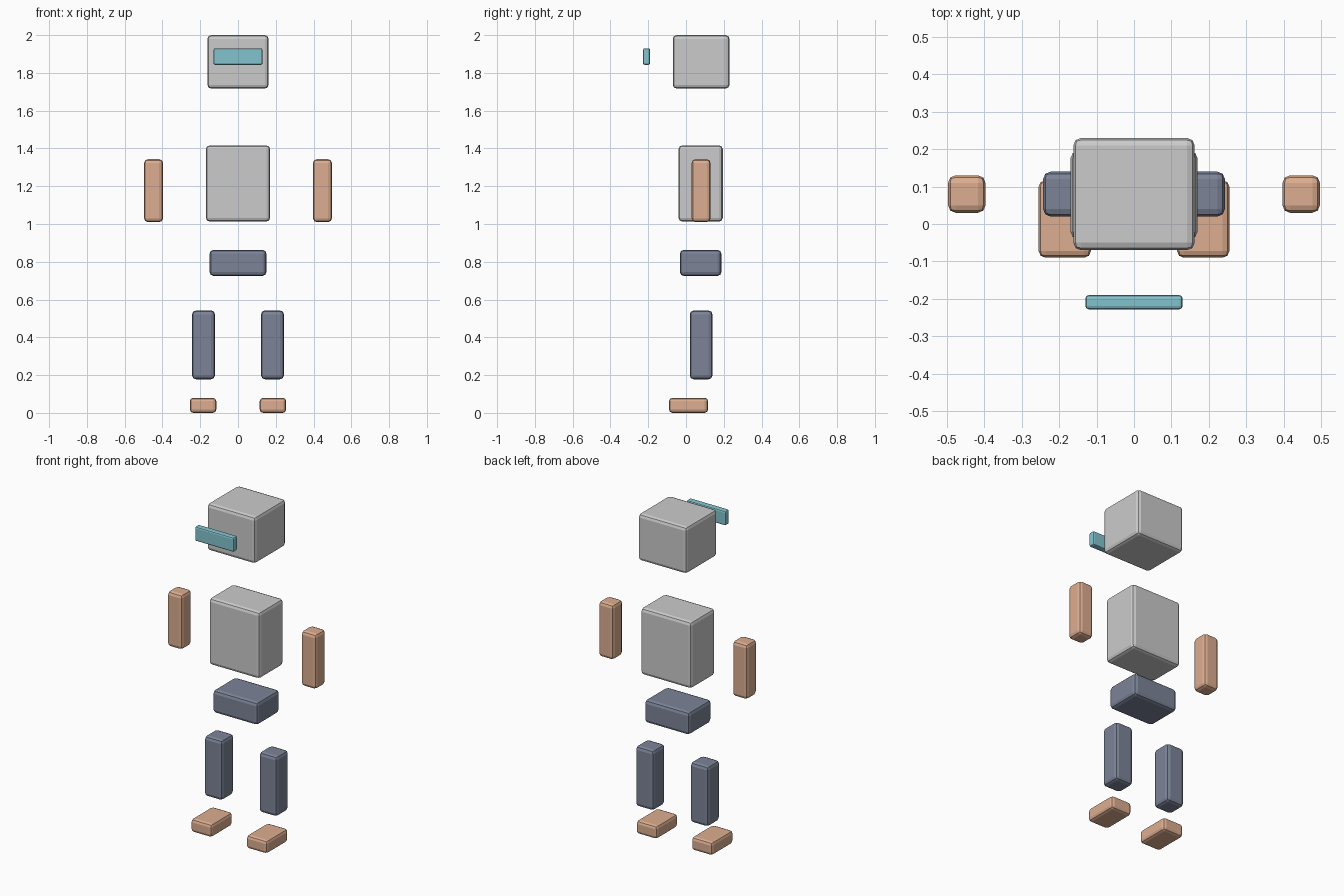
import bpy

if "Cube" in bpy.data.objects:
    bpy.data.objects.remove(bpy.data.objects["Cube"])


def material(name, rgb):
    m = bpy.data.materials.new(name)
    m.diffuse_color = (*rgb, 1)
    m.use_nodes = True
    m.node_tree.nodes["Principled BSDF"].inputs["Base Color"].default_value = m.diffuse_color
    return m


SKIN = material("copper", (0.72, 0.42, 0.28))
DARK = material("slate", (0.20, 0.23, 0.31))
GLOW = material("teal", (0.23, 0.55, 0.62))


def block(name, xr, yr, zr, bevel=0.02, mat=None, mirror=False):
    """Rounded box spanning the given ranges, optionally mirrored across x = 0."""
    ranges = (xr, yr, zr)
    centre = [(a + b) / 2 for a, b in ranges]
    bpy.ops.mesh.primitive_cube_add(size=1, location=centre)
    ob = bpy.context.object
    ob.name = name
    ob.scale = [b - a for a, b in ranges]
    bpy.ops.object.transform_apply(location=True, rotation=False, scale=True)
    mod = ob.modifiers.new("bevel", 'BEVEL')
    mod.width = bevel
    mod.segments = 2
    if mirror:
        ob.modifiers.new("mirror", 'MIRROR').use_axis[0] = True
    if mat:
        ob.data.materials.append(mat)
    return ob


# head and floating visor
block("head", (-0.162, 0.162), (-0.07, 0.23), (1.717, 2.0))
block("visor", (-0.13, 0.13), (-0.228, -0.19), (1.843, 1.93), 0.009, GLOW)

# body
block("torso", (-0.17, 0.17), (-0.04, 0.195), (1.013, 1.416))
block("pelvis", (-0.15, 0.15), (-0.032, 0.187), (0.725, 0.863), 0.02, DARK)

# limbs, in mirrored pairs
block("arms", (0.397, 0.497), (0.03, 0.13), (1.01, 1.343), 0.02, SKIN, True)
block("legs", (0.122, 0.243), (0.02, 0.14), (0.178, 0.542), 0.02, DARK, True)
block("feet", (0.115, 0.255), (-0.09, 0.117), (0.0, 0.08), 0.018, SKIN, True)
